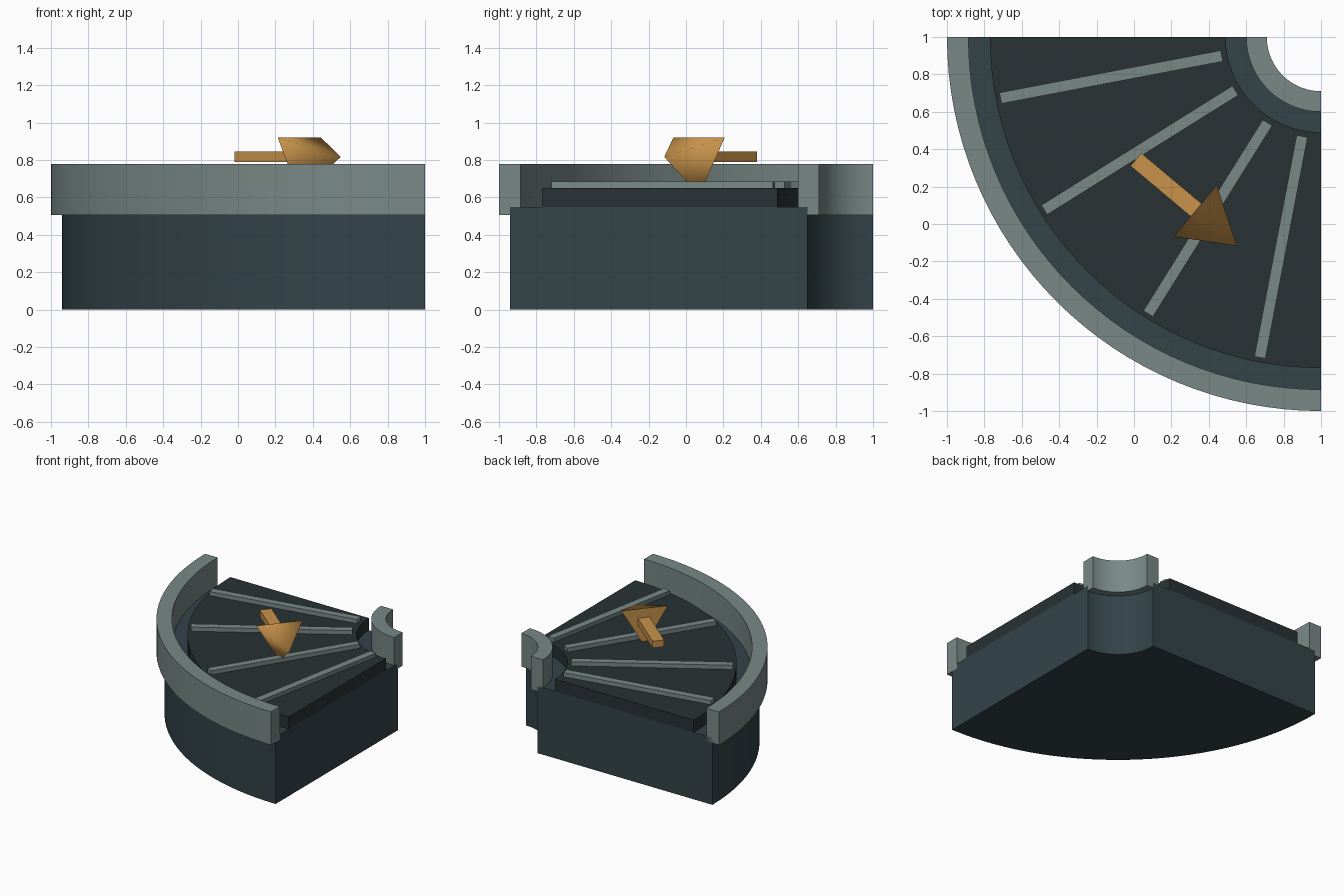
import bpy, bmesh
from math import radians, cos, sin, pi
from mathutils import Matrix, Vector

if "Cube" in bpy.data.objects:
    bpy.data.objects.remove(bpy.data.objects["Cube"])

CX, CY = 1.0, 1.0   # bend centre
SEG = 32


def material(name, rgb):
    m = bpy.data.materials.new(name)
    m.diffuse_color = (*rgb, 1)
    m.use_nodes = True
    m.node_tree.nodes["Principled BSDF"].inputs["Base Color"].default_value = m.diffuse_color
    return m


RAIL = material("rail_grey", (0.19, 0.25, 0.24))
BASE = material("base_slate", (0.033, 0.056, 0.066))
BELT = material("belt_dark", (0.022, 0.032, 0.034))
ARROW = material("arrow_orange", (0.58, 0.29, 0.07))


def make(name, bm, mat):
    bmesh.ops.recalc_face_normals(bm, faces=bm.faces)
    me = bpy.data.meshes.new(name)
    bm.to_mesh(me)
    bm.free()
    ob = bpy.data.objects.new(name, me)
    bpy.context.collection.objects.link(ob)
    me.materials.append(mat)
    return ob


def quarter_ring(name, r0, r1, z0, z1, mat):
    """Rectangular section swept a quarter turn about the bend centre."""
    bm = bmesh.new()
    rings = []
    for i in range(SEG + 1):
        a = pi + pi / 2 * i / SEG
        rings.append([bm.verts.new((CX + r * cos(a), CY + r * sin(a), z))
                      for r, z in ((r0, z0), (r1, z0), (r1, z1), (r0, z1))])
    for p, q in zip(rings, rings[1:]):
        for k in range(4):
            j = (k + 1) % 4
            bm.faces.new((p[k], p[j], q[j], q[k]))
    bm.faces.new(rings[0])
    bm.faces.new(rings[-1])
    ob = make(name, bm, mat)
    bpy.ops.object.select_all(action='DESELECT')
    ob.select_set(True)
    bpy.context.view_layer.objects.active = ob
    bpy.ops.object.shade_smooth_by_angle(angle=radians(30))
    return ob


def bar(name, start, angle, length, width, z0, z1, mat):
    """Flat bar running from start along angle."""
    bm = bmesh.new()
    bmesh.ops.create_cube(bm, size=1)
    bm.transform(Matrix.Translation((*start, 0)) @ Matrix.Rotation(angle, 4, 'Z')
                 @ Matrix.Translation((length / 2, 0, (z0 + z1) / 2))
                 @ Matrix.Diagonal((length, width, z1 - z0, 1)))
    return make(name, bm, mat)


# Body, belt and side rails
quarter_ring("base", 0.35, 1.94, 0.0, 0.55, BASE)
quarter_ring("belt", 0.51, 1.77, 0.55, 0.65, BELT)
quarter_ring("outer_rail", 1.885, 2.0, 0.507, 0.78, RAIL)
quarter_ring("inner_rail", 0.29, 0.40, 0.507, 0.78, RAIL)

# Radial slats on the belt
for i, deg in enumerate((10.8, 32, 58, 79.2)):
    a = pi + radians(deg)
    bar(f"slat_{i + 1}", (CX + 0.54 * cos(a), CY + 0.54 * sin(a)), a,
        1.205, 0.06, 0.63, 0.684, RAIL)

# Direction arrow: shaft and three-sided head, one corner pointing down
HEAD = radians(-40)
bar("arrow_shaft", (0.01, 0.345), HEAD, 0.43, 0.09, 0.79, 0.845, ARROW)
bm = bmesh.new()
frame = Matrix.Translation((0.3275, 0.07, 0.817)) @ Matrix.Rotation(HEAD, 4, 'Z')
base = [bm.verts.new(frame @ Vector((0, 0.207 * cos(radians(d)), 0.207 * sin(radians(d)))))
        for d in (30, 150, 270)]
tip = bm.verts.new(frame @ Vector((0.29, 0, 0)))
bm.faces.new(base)
for k in range(3):
    bm.faces.new((base[k], base[(k + 1) % 3], tip)).smooth = True
make("arrow_head", bm, ARROW)
